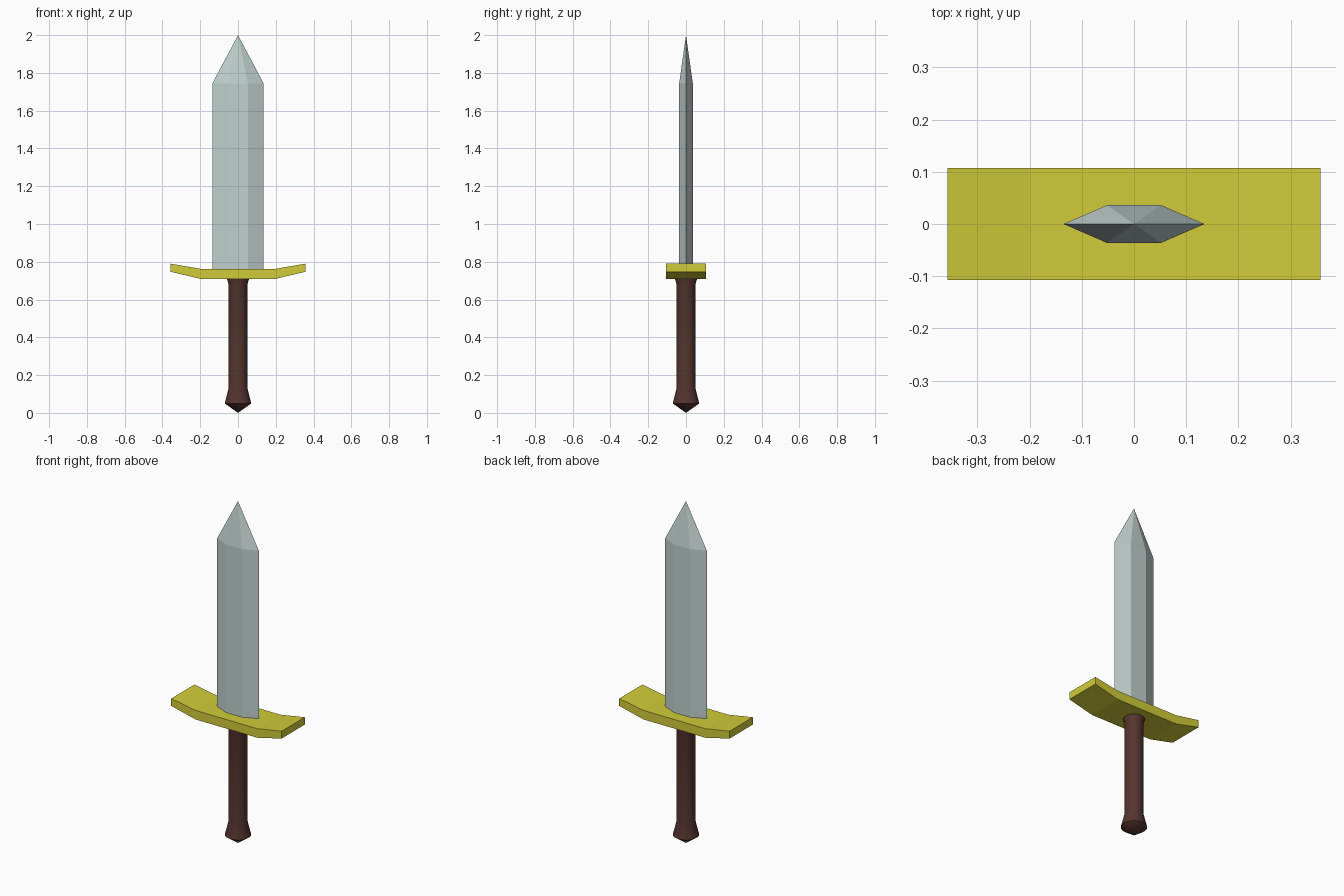
import bpy, math

if "Cube" in bpy.data.objects:
    bpy.data.objects.remove(bpy.data.objects["Cube"])


def make(name, verts, faces, color):
    mesh = bpy.data.meshes.new(name)
    mesh.from_pydata(verts, [], faces)
    obj = bpy.data.objects.new(name, mesh)
    bpy.context.collection.objects.link(obj)
    mat = bpy.data.materials.new(name + "_material")
    mat.diffuse_color = (*color, 1)
    mat.use_nodes = True
    mat.node_tree.nodes["Principled BSDF"].inputs["Base Color"].default_value = mat.diffuse_color
    mesh.materials.append(mat)
    return obj


def ring_faces(rows, n):
    return [(r * n + i, r * n + (i + 1) % n, (r + 1) * n + (i + 1) % n, (r + 1) * n + i)
            for r in range(rows - 1) for i in range(n)]


# Blade: hexagonal section rising to a point
section = [(0.135, 0), (0.052, 0.036), (-0.052, 0.036),
           (-0.135, 0), (-0.052, -0.036), (0.052, -0.036)]
verts = [(x, y, z) for z in (0.74, 1.745) for x, y in section] + [(0, 0, 2)]
faces = ring_faces(2, 6) + [(6 + i, 6 + (i + 1) % 6, 12) for i in range(6)]
make("blade", verts, faces + [tuple(range(5, -1, -1))], (0.53, 0.64, 0.62))

# Crossguard: four-corner sections along x, tips bent upward
stations = [(-0.357, 0.747, 0.79), (-0.2, 0.71, 0.763),
            (0.2, 0.71, 0.763), (0.357, 0.747, 0.79)]
d = 0.107
verts = [v for x, lo, hi in stations
         for v in ((x, -d, lo), (x, d, lo), (x, d, hi), (x, -d, hi))]
make("crossguard", verts, ring_faces(4, 4) + [(3, 2, 1, 0), (12, 13, 14, 15)],
     (0.64, 0.6, 0.04))

# Handle: turned grip with flared collar and pointed pommel
N = 32
profile = [(0.07, 0.05), (0.05, 0.13), (0.05, 0.68), (0.059, 0.712)]
verts = [(r * math.cos(2 * math.pi * i / N), r * math.sin(2 * math.pi * i / N), z)
         for r, z in profile for i in range(N)] + [(0, 0, 0)]
faces = ring_faces(len(profile), N)
faces += [((i + 1) % N, i, len(verts) - 1) for i in range(N)]
faces.append(tuple(range(3 * N, 4 * N)))
handle = make("handle", verts, faces, (0.09, 0.035, 0.027))

# Fix crossguard and other winding, smooth the round handle only
import bmesh
for obj in bpy.context.collection.objects:
    bm = bmesh.new()
    bm.from_mesh(obj.data)
    bmesh.ops.recalc_face_normals(bm, faces=bm.faces)
    bm.to_mesh(obj.data)
    bm.free()
bpy.context.view_layer.objects.active = handle
handle.select_set(True)
bpy.ops.object.shade_smooth_by_angle(angle=math.radians(30))
